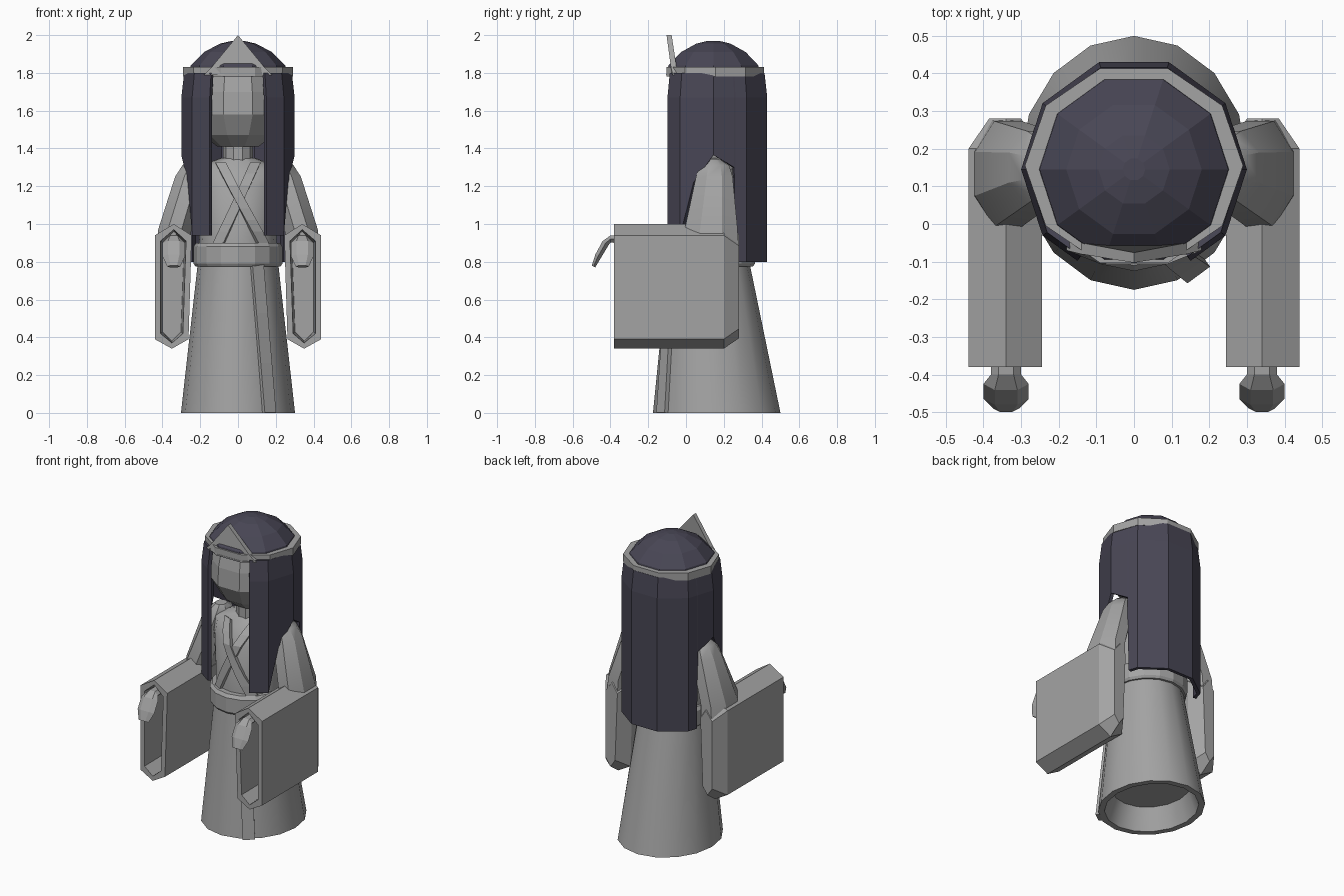
import bpy, bmesh, math
from mathutils import Vector

if "Cube" in bpy.data.objects:
    bpy.data.objects.remove(bpy.data.objects["Cube"])


def material(name, rgb):
    m = bpy.data.materials.new(name)
    m.diffuse_color = (*rgb, 1)
    m.use_nodes = True
    m.node_tree.nodes["Principled BSDF"].inputs["Base Color"].default_value = m.diffuse_color
    return m


GREY = material("stone grey", (0.37, 0.37, 0.37))
DARK = material("dark hair", (0.065, 0.061, 0.09))


def make(name, verts, faces, mat, smooth=False, thick=0, offset=-1):
    bm = bmesh.new()
    vs = [bm.verts.new(v) for v in verts]
    for f in faces:
        bm.faces.new([vs[i] for i in f])
    bmesh.ops.recalc_face_normals(bm, faces=bm.faces)
    me = bpy.data.meshes.new(name)
    bm.to_mesh(me)
    bm.free()
    me.materials.append(mat)
    ob = bpy.data.objects.new(name, me)
    bpy.context.collection.objects.link(ob)
    if thick:
        mod = ob.modifiers.new("thickness", 'SOLIDIFY')
        mod.thickness, mod.offset = thick, offset
    if smooth:
        bpy.ops.object.select_all(action='DESELECT')
        ob.select_set(True)
        bpy.context.view_layer.objects.active = ob
        bpy.ops.object.shade_smooth_by_angle(angle=math.radians(30))
    return ob


def loft(name, rings, mat, closed=False, **kw):
    n, m = len(rings[0]), len(rings)
    verts = [v for r in rings for v in r]
    faces = []
    for k in range(m if closed else m - 1):
        a, b = k * n, (k + 1) % m * n
        faces += [(a + i, a + (i + 1) % n, b + (i + 1) % n, b + i) for i in range(n)]
    if not closed:
        faces += [tuple(range(n)), tuple(range((m - 1) * n, m * n))]
    return make(name, verts, faces, mat, **kw)


def ring(z, hx, hy, cy, n=16, cx=0, start=0.0):
    return [(cx + hx * math.cos(start + i * math.tau / n),
             cy + hy * math.sin(start + i * math.tau / n), z) for i in range(n)]


# robe: hollow skirt and torso
SKIRT = [(0, .302, .3375, .1625), (.8, .212, .215, .12)]
TORSO = [(.8, .21, .205, .125), (.92, .205, .2, .125), (1.2, .235, .185, .13),
         (1.29, .25, .14, .14), (1.35, .09, .09, .14)]
loft("skirt", [ring(.14, .22, .25, .1625), ring(0, .265, .30, .1625)]
     + [ring(*r) for r in SKIRT], GREY, smooth=True)
loft("torso", [ring(*r) for r in TORSO], GREY, smooth=True)
loft("belt", [ring(.775, .225, .235, .12), ring(.79, .235, .245, .12),
              ring(.88, .235, .245, .12), ring(.9, .222, .23, .12)], GREY)


def front_y(table, x, z):
    for a, b in zip(table, table[1:]):
        if z <= b[0] or b is table[-1]:
            t = (z - a[0]) / (b[0] - a[0])
            hx, hy, cy = [p + (q - p) * t for p, q in zip(a[1:], b[1:])]
            return cy - hy * math.sqrt(max(0, 1 - (x / hx) ** 2))


# robe edges: ribbons laid over the front surface
def ribbon(name, table, p, q, width, lift, steps=7):
    verts = []
    for i in range(steps + 1):
        t = i / steps
        x, z = p[0] + (q[0] - p[0]) * t, p[1] + (q[1] - p[1]) * t
        for s in (-1, 1):
            xx = x + s * width / 2
            verts.append((xx, front_y(table, xx, z) - lift, z))
    faces = [(2 * i, 2 * i + 1, 2 * i + 3, 2 * i + 2) for i in range(steps)]
    make(name, verts, faces, GREY, thick=.025, offset=0)


ribbon("lower_lapel", TORSO, (.09, 1.32), (-.1, .9), .055, .004)
ribbon("upper_lapel", TORSO, (-.09, 1.32), (.13, .9), .055, .014)
ribbon("skirt_overlap", SKIRT, (.1, .79), (.165, 0), .06, .008, 3)

# neck and head
loft("neck", [ring(1.27, .08, .08, .12, 10), ring(1.45, .08, .08, .12, 10)], GREY)
loft("head", [ring(z, r, r, .14, 10) for z, r in
              ((1.41, .11), (1.47, .185), (1.58, .25), (1.7, .245), (1.82, .22), (1.9, .12))],
     GREY)

# hair: dome, and a long shell that is open at the face and notched over the arms
loft("hair_dome", [ring(z, r, r, .145, 10) for z, r in
                   ((1.78, .262), (1.84, .25), (1.91, .18), (1.955, .095), (1.97, .03))], DARK)
half = [(.15, -.098, .94), (.243, -.031, .94), (.266, .04, 1.22), (.3, .145, 1.365),
        (.265, .255, 1.3), (.262, .262, .8), (.243, .321, .8), (.093, .43, .8)]
cols = half + [(-x, y, z) for x, y, z in reversed(half)]
verts, faces = [], []
for x, y, z in cols:
    verts += [(x, y, z), (x, y, 1.67), (x * .95, .145 + (y - .145) * .95, 1.8)]
for i in range(len(cols) - 1):
    a, b = 3 * i, 3 * i + 3
    faces += [(a + k, b + k, b + k + 1, a + k + 1) for k in (0, 1)]
make("long_hair", verts, faces, DARK, thick=.022)

# headband and pointed front plate
loft("headband", [ring(1.78, .29, .272, .155, 10), ring(1.83, .29, .272, .155, 10),
                  ring(1.83, .25, .24, .15, 10), ring(1.78, .25, .24, .15, 10)],
     GREY, closed=True)
loft("headband_point",
     [[(-.18, -.07 + d, 1.79), (-.09, -.106 + d, 1.79), (.09, -.106 + d, 1.79),
       (.18, -.07 + d, 1.79), (.14, -.08 + d, 1.83), (0, -.103 + d * .9, 2.0),
       (-.14, -.08 + d, 1.83)] for d in (0, .03)], GREY)


# sleeves and hands, once per side
def hexagon(s, y, i=0.0):
    # tall six-sided sleeve section, shrunk by i
    pts = [(.245 + i, .94 - i), (.34, 1.0 - i), (.44 - i, .94 - i),
           (.44 - i, .39 + i), (.35, .34 + i), (.262 + i, .39 + i)]
    return [(s * x, y, z) for x, z in pts]


for s, side in ((1, "left"), (-1, "right")):
    loft(side + "_sleeve", [hexagon(s, -.2, .04), hexagon(s, -.38, .03), hexagon(s, -.38),
                            hexagon(s, .2), hexagon(s, .28, .055)], GREY, smooth=True)
    loft(side + "_upper_sleeve",
         [ring(z, hx, hy, cy, 8, s * cx, math.pi / 8) for z, cx, hx, cy, hy in
          ((.8, .345, .1, .14, .15), (.97, .335, .095, .133, .152),
           (1.25, .25, .09, .15, .105), (1.31, .23, .07, .15, .085),
           (1.345, .22, .035, .14, .04))], GREY, smooth=True)
    rings = []
    for y, z, hx, h in ((-.2, .92, .04, .025), (-.4, .92, .04, .022), (-.425, .90, .06, .022),
                        (-.465, .83, .06, .02), (-.49, .775, .035, .012)):
        t = 0 if y > -.41 else 1.05          # the hand droops past the wrist
        rings.append([(s * .34 + hx * math.cos(a),
                       y - h * math.sin(a) * math.sin(t),
                       z + h * math.sin(a) * math.cos(t))
                      for a in [k * math.tau / 6 for k in range(6)]])
    loft(side + "_hand", rings, GREY)
